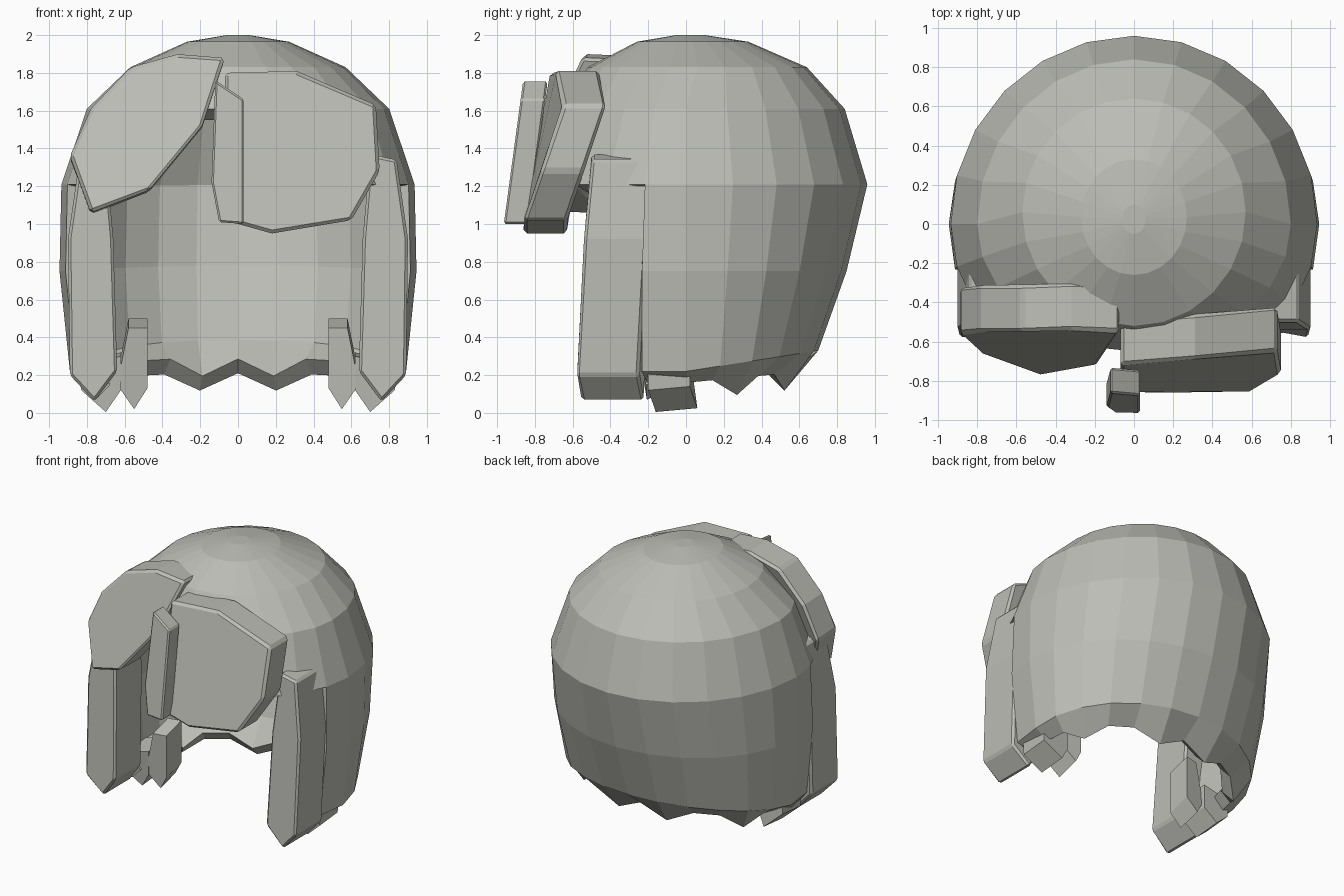
import bpy, bmesh, math

if "Cube" in bpy.data.objects:
    bpy.data.objects.remove(bpy.data.objects["Cube"])

mat = bpy.data.materials.new("warm grey")
mat.diffuse_color = (0.51, 0.51, 0.47, 1)
mat.use_nodes = True
mat.node_tree.nodes["Principled BSDF"].inputs["Base Color"].default_value = mat.diffuse_color


def make_object(name, bm, bevel=0.0):
    bmesh.ops.recalc_face_normals(bm, faces=bm.faces)
    me = bpy.data.meshes.new(name)
    bm.to_mesh(me)
    bm.free()
    ob = bpy.data.objects.new(name, me)
    bpy.context.collection.objects.link(ob)
    me.materials.append(mat)
    if bevel:
        m = ob.modifiers.new("bevel", 'BEVEL')
        m.width = bevel
        m.segments = 1
    return ob


def slab(name, front, offset, bevel=0.0):
    """Solid from a front outline (x, y, z) pushed back by an offset vector."""
    bm = bmesh.new()
    n = len(front)
    a = [bm.verts.new(p) for p in front]
    b = [bm.verts.new([p[i] + offset[i] for i in range(3)]) for p in front]
    bm.faces.new(a)
    bm.faces.new(b[::-1])
    for i in range(n):
        j = (i + 1) % n
        bm.faces.new((a[j], a[i], b[i], b[j]))
    return make_object(name, bm, bevel)


# Hair cap: dome rings (x radius, back y, front y, z), open at the face
SEG = 24
BACK = SEG // 4
rings = [(0.06, 0.10, -0.05, 2.0), (0.27, 0.33, -0.26, 1.965),
         (0.57, 0.64, -0.52, 1.83), (0.80, 0.84, -0.65, 1.61),
         (0.935, 0.96, -0.84, 1.21), (0.945, 0.85, -0.90, 0.75),
         (0.89, 0.70, -0.90, 0.33), (0.78, 0.54, -0.80, 0.13)]
bm = bmesh.new()
grid = []
for r, (rx, back, front, z) in enumerate(rings):
    row = []
    for i in range(SEG):
        t = 2 * math.pi * i / SEG
        s, c = math.sin(t), math.cos(t)
        cy = (back + front) / 2 if r < 3 else 0.0
        y = cy + s * ((back - cy) if s > 0 else (cy - front))
        zz = z
        if r == 6:
            zz = 0.22 + 0.11 * max(s, 0)
        if r == 7:      # pointed tips on every third column of the lower lip
            zz = (0.12 if abs(i - BACK) % 3 == 1 else 0.21) - 0.05 * (1 - max(s, 0))
        row.append(bm.verts.new((rx * c, y, zz)))
    grid.append(row)
bm.faces.new(grid[0])
for r in range(len(rings) - 1):
    for i in range(SEG):
        mid = (i + 0.5) * 360 / SEG
        gap = abs(mid - 270)
        if (r >= 4 and gap < 75) or (r == 3 and gap < 45):
            continue
        j = (i + 1) % SEG
        bm.faces.new((grid[r][i], grid[r + 1][i], grid[r + 1][j], grid[r][j]))
bmesh.ops.delete(bm, geom=[v for v in bm.verts if not v.link_faces], context='VERTS')
cap = make_object("hair_cap", bm)
sol = cap.modifiers.new("thickness", 'SOLIDIFY')
sol.thickness = 0.11
sol.offset = -1

# Swept fringe on the left
slab("left_fringe",
     [(-0.89, -0.56, 1.36), (-0.78, -0.55, 1.61), (-0.57, -0.55, 1.83),
      (-0.32, -0.54, 1.90), (-0.07, -0.55, 1.88), (-0.19, -0.73, 1.52),
      (-0.47, -0.78, 1.18), (-0.78, -0.66, 1.06)], (0, 0.24, -0.01), 0.018)

# Broad fringe on the right, leaning forward towards its lower edge
slab("right_fringe",
     [(-0.07, -0.72, 1.80), (0.31, -0.69, 1.81), (0.73, -0.65, 1.63),
      (0.75, -0.77, 1.28), (0.60, -0.86, 1.02), (0.18, -0.86, 0.95),
      (-0.07, -0.86, 1.02)], (0, 0.23, 0), 0.018)

# Narrow strand between the fringes
strand = [(-0.12, 1.76), (0.03, 1.66), (0.03, 1.00), (-0.10, 1.01), (-0.14, 1.22)]
slab("centre_strand", [(x, -0.87 - 0.135 * (1.7 - z), z) for x, z in strand],
     (0, 0.13, 0), 0.01)

# Side locks and the small pointed locks behind them
for side, s in (("left", -1), ("right", 1)):
    lock = [(0.70, -0.50, 1.37), (0.84, -0.50, 1.34), (0.90, -0.54, 0.92),
            (0.89, -0.58, 0.20), (0.76, -0.55, 0.06), (0.64, -0.58, 0.22),
            (0.66, -0.54, 0.92)]
    slab(side + "_side_lock", [(s * x, y, z) for x, y, z in lock], (0, 0.33, 0), 0.015)
    rear = [(0.62, -0.20, 0.30), (0.84, -0.20, 0.25), (0.83, -0.20, 0.12),
            (0.70, -0.16, 0.005), (0.62, -0.20, 0.12)]
    slab(side + "_rear_lock", [(s * x, y, z) for x, y, z in rear], (0, 0.22, 0.02))
    inner = [(0.48, -0.18, 0.45), (0.58, -0.20, 0.45), (0.64, -0.20, 0.15),
             (0.55, -0.15, 0.02), (0.48, -0.18, 0.13)]
    slab(side + "_inner_lock", [(s * x, y, z) for x, y, z in inner], (0, 0.18, 0.05))
